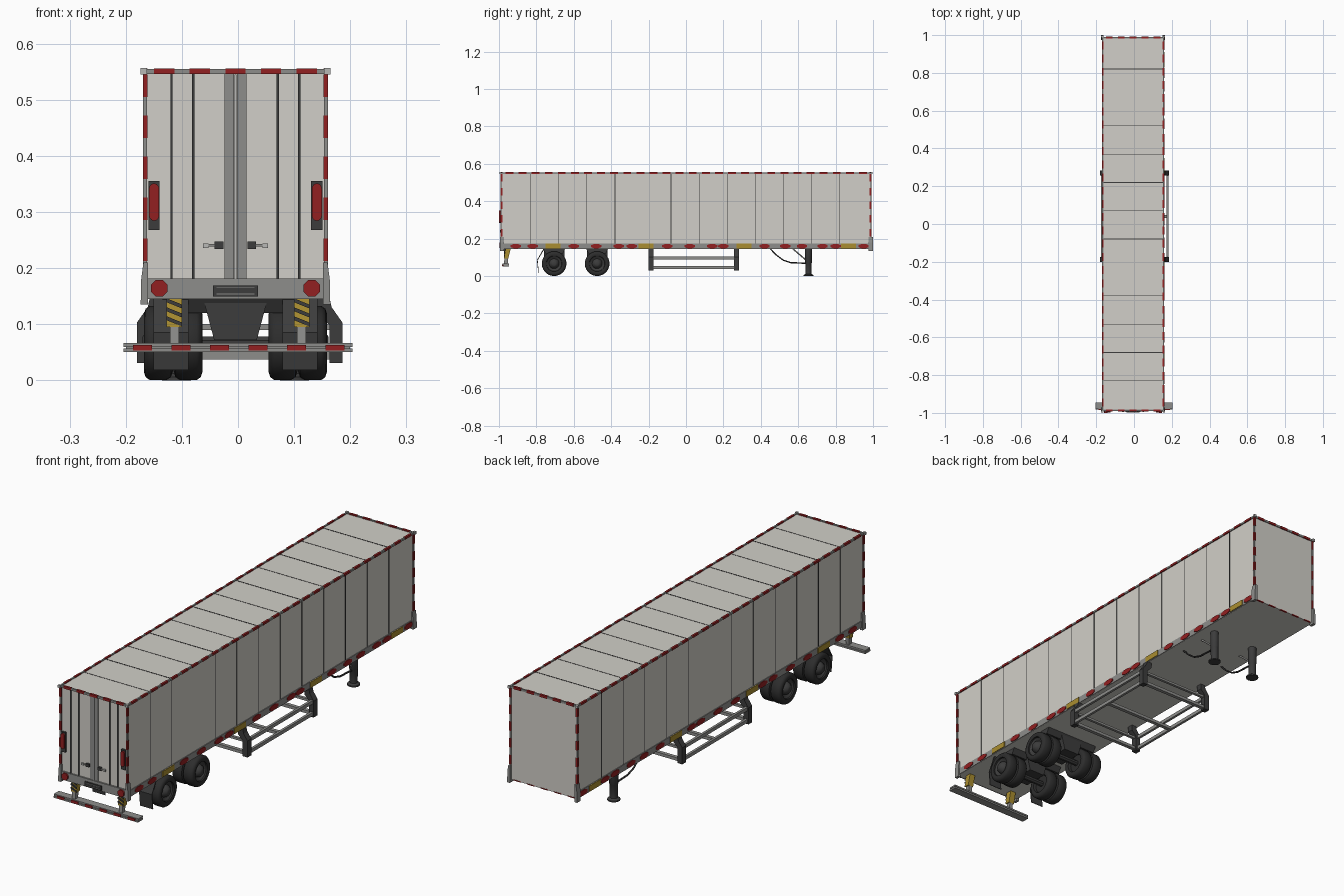
import bpy, bmesh, math
from mathutils import Matrix, Vector

if "Cube" in bpy.data.objects:
    bpy.data.objects.remove(bpy.data.objects["Cube"])

CX = -0.0045            # centre line of the box body


def mat(name, r, g, b):
    m = bpy.data.materials.new(name)
    m.diffuse_color = (r, g, b, 1)
    m.use_nodes = True
    m.node_tree.nodes["Principled BSDF"].inputs["Base Color"].default_value = m.diffuse_color
    return m


PANEL = mat("panel_grey", 0.64, 0.625, 0.58)
TRIM = mat("trim_grey", 0.27, 0.27, 0.26)
LIGHT = mat("light_metal", 0.48, 0.48, 0.47)
DARK = mat("dark_grey", 0.045, 0.045, 0.045)
BLACK = mat("tyre_black", 0.026, 0.026, 0.026)
RED = mat("reflector_red", 0.29, 0.014, 0.015)
YELLOW = mat("marker_yellow", 0.40, 0.27, 0.03)


def finish(bm, name, material, smooth=False):
    bmesh.ops.recalc_face_normals(bm, faces=bm.faces)
    me = bpy.data.meshes.new(name)
    bm.to_mesh(me)
    bm.free()
    me.materials.append(material)
    ob = bpy.data.objects.new(name, me)
    bpy.context.collection.objects.link(ob)
    if smooth:
        bpy.ops.object.select_all(action='DESELECT')
        bpy.context.view_layer.objects.active = ob
        ob.select_set(True)
        bpy.ops.object.shade_smooth_by_angle(angle=math.radians(40))
    return ob


def boxes(name, material, items):
    """One object from (x0, x1, y0, y1, z0, z1) boxes."""
    bm = bmesh.new()
    for x0, x1, y0, y1, z0, z1 in items:
        m = (Matrix.Translation(((x0 + x1) / 2, (y0 + y1) / 2, (z0 + z1) / 2))
             @ Matrix.Diagonal((abs(x1 - x0), abs(y1 - y0), abs(z1 - z0), 1)))
        bmesh.ops.create_cube(bm, size=1, matrix=m)
    return finish(bm, name, material)


def prisms(name, material, items):
    """One object from (axis, profile, start, end) extrusions."""
    bm = bmesh.new()
    for axis, prof, a, b in items:
        place = {'x': lambda p, d: (d, p[0], p[1]), 'y': lambda p, d: (p[0], d, p[1])}[axis]
        lo = [bm.verts.new(place(p, a)) for p in prof]
        hi = [bm.verts.new(place(p, b)) for p in prof]
        n = len(prof)
        bm.faces.new(lo)
        bm.faces.new(hi)
        for i in range(n):
            bm.faces.new((lo[i], lo[(i + 1) % n], hi[(i + 1) % n], hi[i]))
    return finish(bm, name, material)


def lathe(name, material, prof, loc, axis='z', flip=1, seg=28):
    """Spin (along, radius) points about an axis."""
    bm = bmesh.new()
    vs = [bm.verts.new((r, 0, h)) for h, r in prof]
    es = [bm.edges.new(p) for p in zip(vs, vs[1:])]
    bmesh.ops.spin(bm, geom=vs + es, cent=(0, 0, 0), axis=(0, 0, 1), angle=2 * math.pi, steps=seg)
    bmesh.ops.remove_doubles(bm, verts=bm.verts, dist=1e-5)
    if axis == 'x':
        bm.transform(Matrix.Rotation(flip * math.pi / 2, 4, 'Y'))
    bm.transform(Matrix.Translation(loc))
    return finish(bm, name, material, True)


def tube(name, material, pts, r):
    cu = bpy.data.curves.new(name, 'CURVE')
    cu.dimensions, cu.bevel_depth, cu.bevel_resolution = '3D', r, 1
    sp = cu.splines.new('POLY')
    sp.points.add(len(pts) - 1)
    for p, c in zip(sp.points, pts):
        p.co = (*c, 1)
    cu.materials.append(material)
    ob = bpy.data.objects.new(name, cu)
    bpy.context.collection.objects.link(ob)


def ngon(cx, cz, rx, rz, n=8):
    return [(cx + rx * math.cos((i + .5) * 2 * math.pi / n), cz + rz * math.sin((i + .5) * 2 * math.pi / n))
            for i in range(n)]


# Box body with pale underside, lower side rails and rear sill
boxes("cargo_body", PANEL, [(CX - .16, CX + .16, -.984, .987, .145, .551)])
boxes("lower_rails", TRIM, [(CX + s * .158, CX + s * .163, -.988, .986, .1455, .174) for s in (-1, 1)]
      + [(CX - .16, CX + .16, -.991, -.98, .145, .181)])

# Panel seams: wide and narrow ones alternate on sides and roof
seams = []
for k in range(12):
    y, w = -.83 + .15 * k, .0009 if k % 2 == 0 else .002
    seams += [(CX + s * .159, CX + s * .161, y - w, y + w, .175, .55) for s in (-1, 1)]
    seams.append((CX - .16, CX + .16, y - w, y + w, .55, .552))
boxes("panel_seams", DARK, seams)

# Edge frame with red dashes along it
frame, dash = [], []
for s in (-1, 1):
    x = CX + s * .161
    frame.append((x - .0035, x + .0035, -.99, .99, .547, .555))
    for k in range(28):
        y = -.965 + k * .07
        dash.append((x - .0045, x + .0045, y, y + .042, .5465, .556))
    for y in (-.987, .987):
        frame.append((x - .0035, x + .0035, y - .004, y + .004, .17, .55))
        for k in range(5):
            z = .213 + k * .073
            dash.append((x - .0042, x + .0042, y - .005, y + .005, z, z + .04))
for y in (-.987, .987):
    frame.append((CX - .16, CX + .16, y - .004, y + .004, .546, .555))
    for k in range(5):
        x = CX - .145 + k * .0635
        dash.append((x, x + .036, y - .005, y + .005, .5455, .556))
dash += [(CX - .15 + k * .065, CX - .114 + k * .065, .982, .9885, .144, .148) for k in range(5)]
boxes("edge_frame", TRIM, frame)
boxes("edge_reflectors", RED, dash)

# Corner caps and flared corner feet
boxes("corner_caps", LIGHT, [(CX + s * .158, CX + s * .169, y * .988, y * .997, .545, .5565)
                             for s in (-1, 1) for y in (-1, 1)])
feet = []
for s in (-1, 1):
    prof = [(CX + s * a, z) for a, z in ((.156, .135), (.169, .135), (.168, .18), (.164, .21), (.156, .21))]
    feet += [('y', prof, -.994, -.972), ('y', prof, .975, 1.0)]
prisms("corner_feet", TRIM, feet)

# Side rail lamps and yellow markers
lamps, marks = [], []
for s in (-1, 1):
    a, b = CX + s * .162, CX + s * .166
    for y in (-.91, -.82, -.6, -.48, -.36, -.29, -.1, .02, .14, .2, .42, .53, .62, .73, .8, .95):
        lamps.append(('x', ngon(y, .16, .03, .0125), a, b))
    for y in (-.71, -.215, .31, .87):
        marks.append(('x', [(y - .04, .148), (y + .04, .148), (y + .04, .173), (y - .04, .173)], a, b))
prisms("side_lamps", RED, lamps)
prisms("side_markers", YELLOW, marks)

# Rear doors: seams, centre posts, lock rods, handles
boxes("door_seams", DARK, [(CX + x - .0022, CX + x + .0022, -.987, -.98, .181, .546)
                           for x in (-.114, -.075, .075, .114)]
      + [(CX + s * .021, CX + s * .037, -.994, -.98, .234, .247) for s in (-1, 1)])
boxes("door_posts", TRIM, [(CX + s * .003, CX + s * .02, -.988, -.98, .181, .547) for s in (-1, 1)]
      + [(CX + s * .036, CX + s * .058, -.993, -.988, .238, .243) for s in (-1, 1)])
boxes("lock_rods", LIGHT, [(CX - .0018, CX + .0018, -.991, -.98, .181, .545)]
      + [(CX + s * .0485, CX + s * .058, -.994, -.987, .236, .244) for s in (-1, 1)])

# Tail lamps, corner lamps and rear plate holder
boxes("lamp_housings", DARK, [(CX + s * .135, CX + s * .155, -.993, -.98, .268, .355) for s in (-1, 1)]
      + [(CX - .04, CX + .04, -.996, -.985, .149, .169)])
boxes("plate_slots", TRIM, [(CX - .034, CX + .034, -.998, -.99, z, z + .0015) for z in (.153, .164)])
caps = []
for s in (-1, 1):
    x = CX + s * .145
    cap = [(x + .009 * math.cos(t), z + .01 * math.sin(t)) for z, o in ((.341, 0), (.294, math.pi))
           for t in [o + k * math.pi / 6 for k in range(7)]]
    caps += [('y', cap, -1.0, -.99), ('y', ngon(CX + s * .136, .164, .016, .016), -.998, -.985)]
prisms("tail_lamps", RED, caps)

# Rear underrun bumper on hatched arms
arms, slashes = [], []
for s in (-1, 1):
    x = s * .1135
    marks_prof = [(-.938, .145), (-.965, .145), (-.972, .095), (-.95, .095)]
    prisms("bumper_arm_sleeve", YELLOW, [('x', marks_prof, x - .0135, x + .0135)])
    arms.append(('x', [(-.95, .1), (-.97, .1), (-.975, .05), (-.955, .05)], x - .008, x + .008))
    for z in (.098, .114, .13):
        slashes.append(('y', [(x - .0135, z + .009), (x + .0135, z - .002), (x + .0135, z + .005),
                              (x - .0135, z + .016)], -.974, -.965))
prisms("bumper_arms", TRIM, arms)
prisms("hatch_slashes", DARK, slashes)
boxes("bumper_bar", TRIM, [(-.204, .204, -.982, -.946, .05, .057), (-.204, .204, -.98, -.946, .059, .066),
                           (-.2, .2, -.975, -.95, .055, .061)])
boxes("bumper_reflectors", RED, [(x, x + .034, -.9835, -.975, .053, .063)
                                 for x in [-.187 + k * .0685 for k in range(6)]])

# Dual wheels
tyre = [(.012, .040), (.003, .042), (0, .052), (.003, .061), (.010, .066), (.040, .066), (.048, .061), (.052, .048),
        (.056, .061), (.064, .066), (.094, .066), (.101, .061), (.104, .052), (.101, .042), (.09, .038), (.09, 0)]
rim = [(.008, .042), (.013, .036), (.018, .027), (.007, .023), (-.001, .014), (-.003, .010), (-.003, 0)]
for y in (-.705, -.475):
    for s in (-1, 1):
        loc = (CX + s * .163, y, .0665)
        lathe("tyre_pair", BLACK, tyre, loc, 'x', -s)
        lathe("wheel_hub", DARK, rim, loc, 'x', -s, 20)

# Suspension blocks, axles and mud flaps
susp, flaps = [], []
for y in (-.705, -.475):
    susp.append(('y', [(CX - .058, .147), (CX + .058, .147), (CX + .038, .072), (CX - .038, .072)], y - .055, y + .055))
    susp.append(('x', [(y - .06, .147), (y + .06, .147), (y + .045, .12), (y - .045, .12)], CX - .13, CX + .13))
    susp.append(('x', ngon(y, .0665, .012, .012), CX - .08, CX + .08))
prisms("suspension", DARK, susp)
for s in (-1, 1):
    x = CX + s * .115
    flaps.append(('x', [(-.762, .147), (-.797, .085), (-.79, .018), (-.787, .018), (-.793, .085), (-.755, .147)],
                  x - .031, x + .031))
prisms("mud_flaps", DARK, flaps)

# Side guards with cross bars
GX = .003
posts, rails = [], []
for s in (-1, 1):
    prof = [(GX + s * a, z) for a, z in ((.138, .147), (.16, .147), (.164, .13), (.183, .103), (.183, .031), (.16, .031),
                                         (.16, .098), (.138, .12))]
    posts += [('y', prof, y - .013, y + .013) for y in (-.187, .27)]
    rails += [(GX + s * .168, GX + s * .179, -.19, .27, z, z + .015) for z in (.038, .09)]
prisms("guard_posts", DARK, posts)
boxes("guard_rails", TRIM, rails + [(GX - .17, GX + .17, y - .008, y + .008, .037, .05) for y in (-.187, .04, .27)]
      + [(GX - .17, GX + .17, y - .006, y + .006, .09, .1) for y in (-.187, .27)])

# Landing legs with braces, stubs and curved hoses
leg = [(0, 0), (0, .026), (.006, .026), (.012, .016), (.07, .0165), (.072, .018), (.147, .018)]
for s in (-1, 1):
    x = CX + s * .105
    lathe("landing_leg", DARK, leg, (x, .655, 0), 'z', 1, 20)
    tube("leg_brace", TRIM, [(x, .57, .147), (x, .648, .08)], .004)
    tube("leg_hose", BLACK, [(x, .45, .147), (x, .48, .115), (x, .52, .085), (x, .56, .072), (x, .65, .068)], .004)
